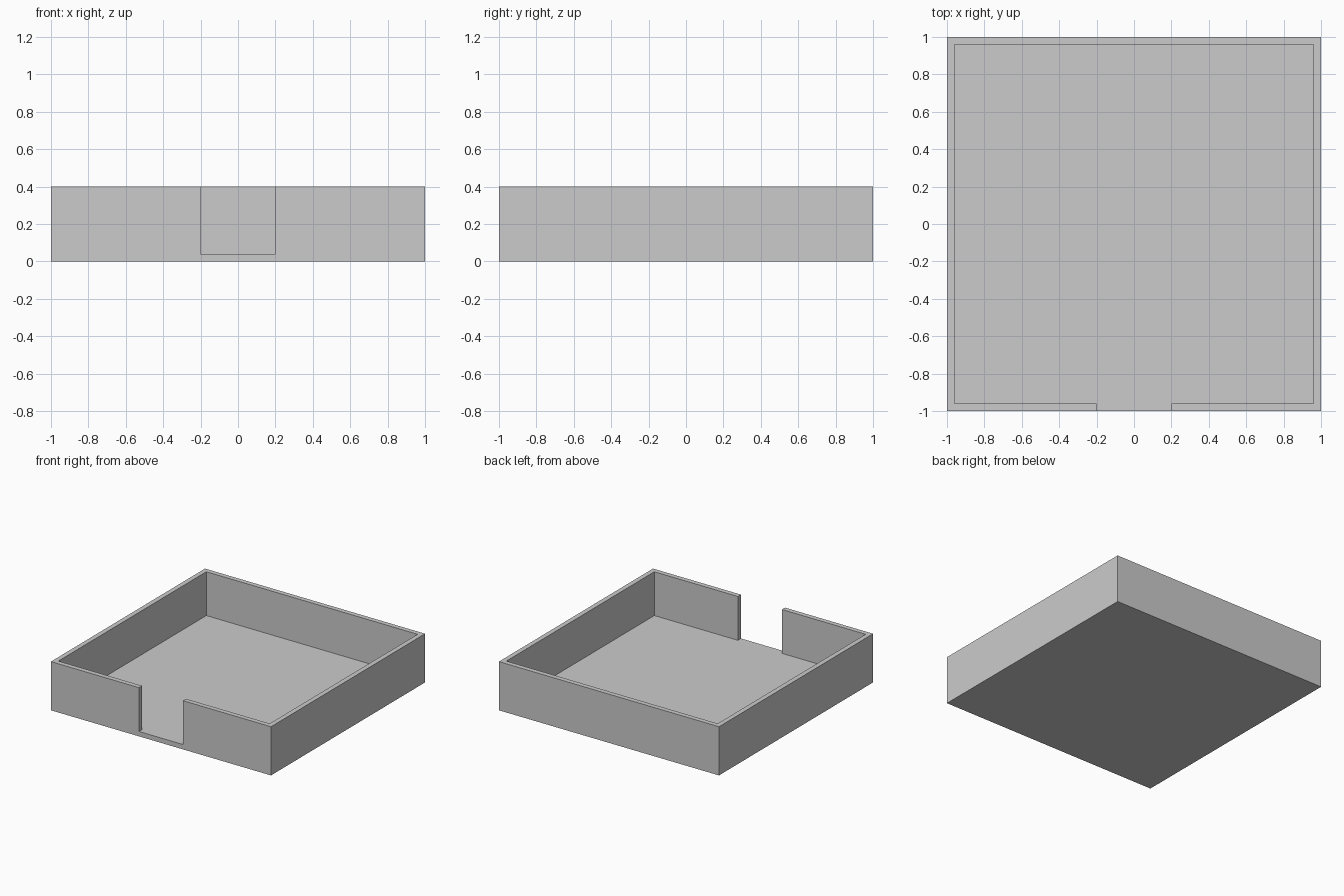
import bpy, bmesh

if "Cube" in bpy.data.objects:
    bpy.data.objects.remove(bpy.data.objects["Cube"])

SIZE, HEIGHT = 1.0, 0.4      # half width, wall height
WALL, GAP = 0.04, 0.2        # wall and floor thickness, half opening


def prism(name, outline, z0, z1):
    """Extrude a closed xy outline from z0 to z1."""
    bm = bmesh.new()
    face = bm.faces.new([bm.verts.new((x, y, z0)) for x, y in outline])
    ext = bmesh.ops.extrude_face_region(bm, geom=[face], use_keep_orig=True)
    top = [v for v in ext["geom"] if isinstance(v, bmesh.types.BMVert)]
    bmesh.ops.translate(bm, verts=top, vec=(0, 0, z1 - z0))
    bmesh.ops.recalc_face_normals(bm, faces=bm.faces)
    mesh = bpy.data.meshes.new(name)
    bm.to_mesh(mesh)
    bm.free()
    obj = bpy.data.objects.new(name, mesh)
    bpy.context.collection.objects.link(obj)
    return obj


# Solid block for the floor and walls
s, i = SIZE, SIZE - WALL
tray = prism("open_tray", [(-s, -s), (s, -s), (s, s), (-s, s)], 0, HEIGHT)

# Interior and front opening, cut as one volume
out = -s - 0.1
cavity = prism("cavity_cutter",
               [(-GAP, out), (GAP, out), (GAP, -i), (i, -i),
                (i, i), (-i, i), (-i, -i), (-GAP, -i)],
               WALL, HEIGHT + 0.1)
cavity.hide_render = True

cut = tray.modifiers.new("hollow", 'BOOLEAN')
cut.operation = 'DIFFERENCE'
cut.solver = 'EXACT'
cut.object = cavity
bpy.context.view_layer.objects.active = tray
bpy.ops.object.modifier_apply(modifier=cut.name)
bpy.data.objects.remove(cavity)
